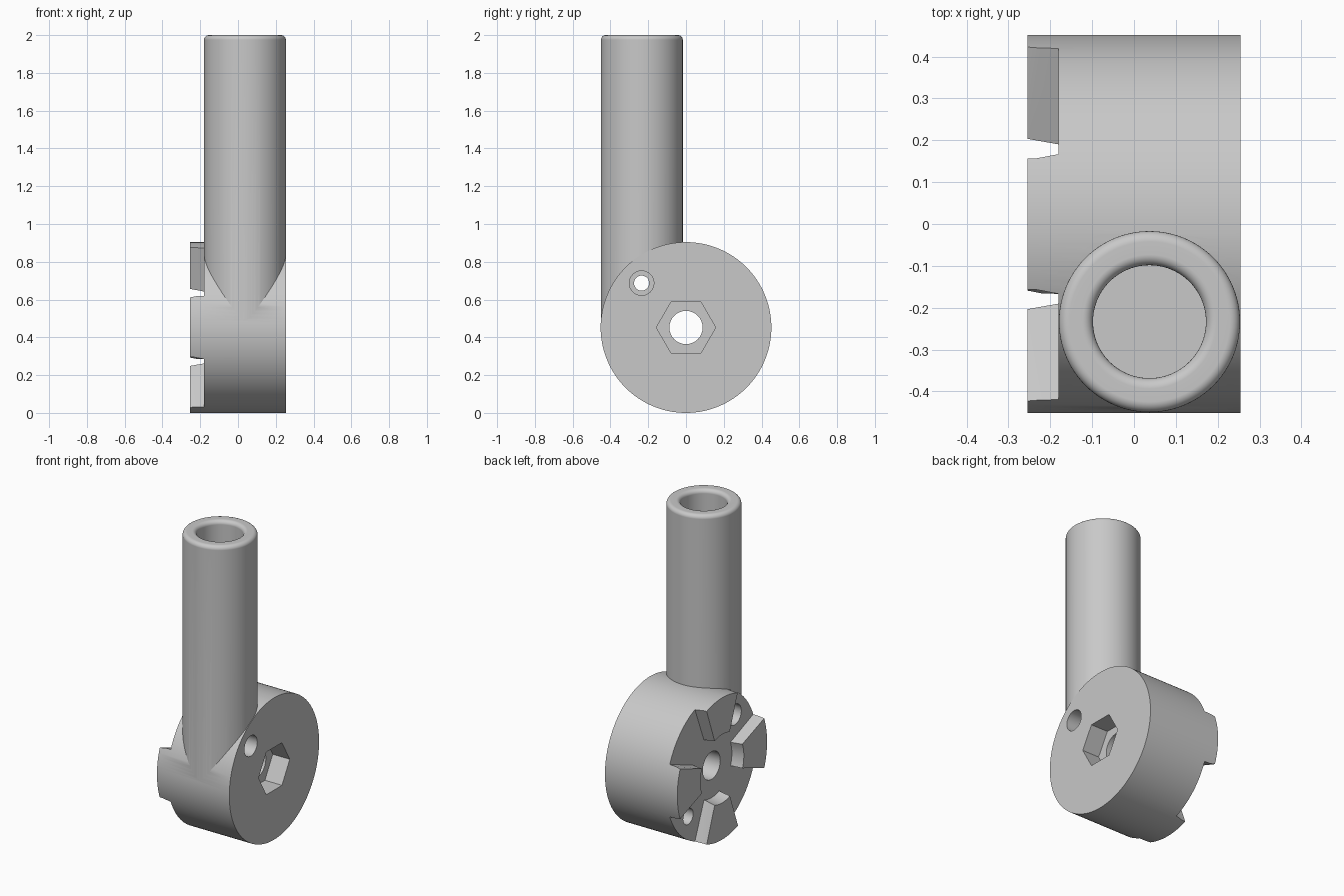
import bpy, bmesh, math
from mathutils import Vector

cube = bpy.data.objects.get("Cube")
if cube:
    bpy.data.objects.remove(cube)

grey = bpy.data.materials.new("plain_grey")
grey.use_nodes = True
grey.diffuse_color = (0.58, 0.58, 0.58, 1)
grey.node_tree.nodes["Principled BSDF"].inputs["Base Color"].default_value = (0.58, 0.58, 0.58, 1)

R = 0.452            # hub radius and centre height
FACE, ROOT, CREST = 0.255, -0.18, -0.255


def finish(bm, name):
    bmesh.ops.recalc_face_normals(bm, faces=bm.faces)
    mesh = bpy.data.meshes.new(name)
    bm.to_mesh(mesh)
    bm.free()
    mesh.materials.append(grey)
    obj = bpy.data.objects.new(name, mesh)
    bpy.context.collection.objects.link(obj)
    return obj


def lathe(name, profile, sides, centre, along_x=True):
    """Solid of revolution from (radius, height) points, ends capped."""
    bm = bmesh.new()
    rings = []
    for r, h in profile:
        ring = []
        for i in range(sides):
            a = math.tau * i / sides
            c, s = r * math.cos(a), r * math.sin(a)
            p = Vector((h, c, s)) if along_x else Vector((c, s, h))
            ring.append(bm.verts.new(p + Vector(centre)))
        rings.append(ring)
    for low, high in zip(rings, rings[1:]):
        for i in range(sides):
            j = (i + 1) % sides
            bm.faces.new((low[i], low[j], high[j], high[i]))
    bm.faces.new(rings[0][::-1])
    bm.faces.new(rings[-1])
    return finish(bm, name)


def rod(name, r, x0, x1, y=0, z=R, sides=48, r1=None):
    return lathe(name, [(r, x0), (r if r1 is None else r1, x1)], sides, (0, y, z))


def gap_wedge(name, angle):
    """Gap between two clutch teeth, slightly narrower at the root."""
    bm = bmesh.new()
    loops = []
    for x, half in ((CREST - 0.02, 24.9), (ROOT, 23.3)):
        loop = []
        for r, side in ((0.12, -1), (0.7, -1), (0.7, 1), (0.12, 1)):
            a = math.radians(angle + side * half)
            loop.append(bm.verts.new((x, r * math.cos(a), R + r * math.sin(a))))
        loops.append(loop)
    for i in range(4):
        j = (i + 1) % 4
        bm.faces.new((loops[0][i], loops[0][j], loops[1][j], loops[1][i]))
    bm.faces.new(loops[0])
    bm.faces.new(loops[1][::-1])
    bmesh.ops.triangulate(bm, faces=bm.faces)
    return finish(bm, name)


def combine(target, other, operation):
    mod = target.modifiers.new("combine", 'BOOLEAN')
    mod.operation, mod.solver, mod.object = operation, 'EXACT', other
    graph = bpy.context.evaluated_depsgraph_get()
    mesh = bpy.data.meshes.new_from_object(target.evaluated_get(graph))
    target.modifiers.clear()
    target.data = mesh
    bpy.data.objects.remove(other)


def fillet(cr, cz, radius, start, end, steps=6):
    angles = [math.radians(start + (end - start) * i / steps) for i in range(steps + 1)]
    return [(cr + radius * math.cos(a), cz + radius * math.sin(a)) for a in angles]


# Round hub with a clutch face on one side
hub = rod("clutch_hub", R, CREST, FACE, sides=128)

# Upright socket tube with rounded rim and blind bore
outer, bore, edge = 0.2165, 0.135, 0.025
profile = [(outer, 0.47)]
profile += fillet(outer - edge, 2 - edge, edge, 0, 90)
profile += fillet(bore + edge, 2 - edge, edge, 90, 180)
profile += [(bore, 0.95)]
tube = lathe("socket_tube", profile, 96, (0.037, -0.2335, 0), along_x=False)
combine(hub, tube, 'UNION')

# Clutch teeth, left standing between four gaps and a central recess
cutters = [gap_wedge("tooth_gap", 45 + 90 * k) for k in range(4)]
cutters.append(rod("centre_recess", 0.222, CREST - 0.02, ROOT, r1=0.205))

# Axle hole and hexagonal nut pocket
cutters.append(rod("axle_hole", 0.088, -0.4, 0.4))
cutters.append(rod("nut_pocket", 0.157, FACE - 0.12, 0.4, sides=6))

# Small stepped through hole, and a blind hole opposite it
off = 0.235
cutters.append(rod("pin_hole", 0.04, -0.4, 0.4, -off, R + off, 32))
cutters.append(rod("pin_counterbore", 0.065, FACE - 0.1, 0.4, -off, R + off, 32))
cutters.append(rod("pin_back_pocket", 0.065, -0.4, ROOT + 0.08, -off, R + off, 32))
cutters.append(rod("blind_hole", 0.05, -0.4, ROOT + 0.1, off, R - off, 32))
for cutter in cutters:
    combine(hub, cutter, 'DIFFERENCE')

# Smooth curved walls, crisp edges
bpy.ops.object.select_all(action='DESELECT')
hub.select_set(True)
bpy.context.view_layer.objects.active = hub
bpy.ops.object.shade_smooth_by_angle(angle=math.radians(25))
weighted = hub.modifiers.new("weighted_normals", 'WEIGHTED_NORMAL')
weighted.keep_sharp = True
